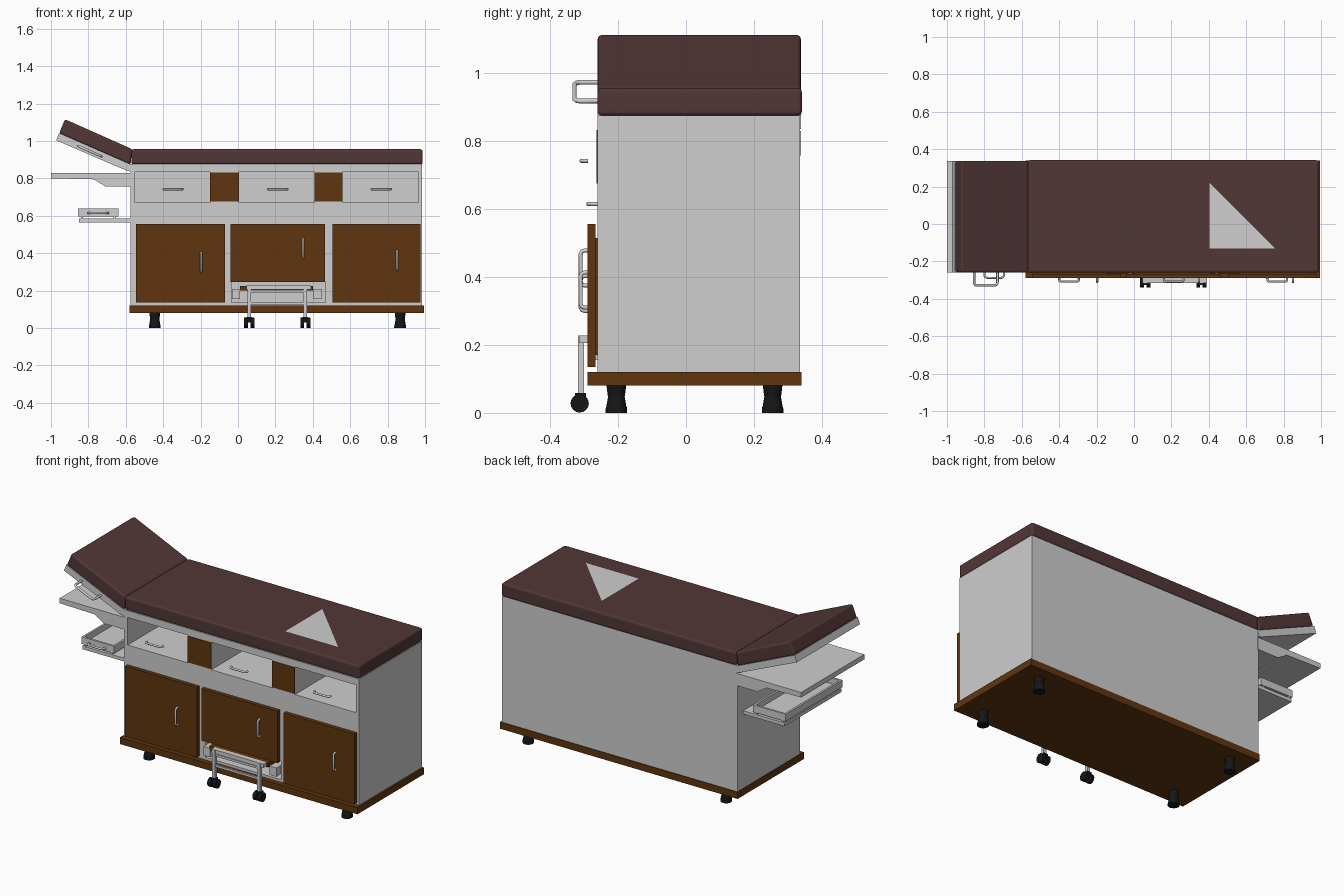
import bpy, bmesh, math
from mathutils import Vector

cube = bpy.data.objects.get("Cube")
if cube:
    bpy.data.objects.remove(cube, do_unlink=True)


def material(name, rgb):
    m = bpy.data.materials.new(name)
    m.use_nodes = True
    m.diffuse_color = (*rgb, 1)
    m.node_tree.nodes["Principled BSDF"].inputs["Base Color"].default_value = (*rgb, 1)
    return m


GREY = material("pale grey", (0.62, 0.62, 0.62))
WOOD = material("brown wood", (0.115, 0.036, 0.005))
PAD = material("maroon vinyl", (0.085, 0.037, 0.037))
BLACK = material("black rubber", (0.008, 0.008, 0.008))
FRONT, BACK = -0.26, 0.338


def finish(bm, name, mat, bevel=0):
    bmesh.ops.recalc_face_normals(bm, faces=bm.faces[:])
    mesh = bpy.data.meshes.new(name)
    bm.to_mesh(mesh)
    bm.free()
    ob = bpy.data.objects.new(name, mesh)
    bpy.context.collection.objects.link(ob)
    mesh.materials.append(mat)
    if bevel:
        mod = ob.modifiers.new("soft edge", "BEVEL")
        mod.width, mod.segments = bevel, 3
    return ob


def box(name, x, y, z, mat, bevel=0):
    bm = bmesh.new()
    bmesh.ops.create_cube(bm, size=1)
    for v in bm.verts:
        v.co = [(lo + hi) / 2 + c * (hi - lo) for c, (lo, hi) in zip(v.co, (x, y, z))]
    return finish(bm, name, mat, bevel)


def prism(name, pts, mat, bevel=0):
    """Side profile in x and z, extruded over the full depth."""
    bm = bmesh.new()
    face = bm.faces.new([bm.verts.new((x, FRONT, z)) for x, z in pts])
    ext = bmesh.ops.extrude_face_region(bm, geom=[face])["geom"]
    moved = [g for g in ext if isinstance(g, bmesh.types.BMVert)]
    bmesh.ops.translate(bm, verts=moved, vec=(0, BACK - FRONT, 0))
    return finish(bm, name, mat, bevel)


def cylinder(name, loc, r1, r2, depth, mat, axis="Z", sides=16):
    rot = (0, math.pi / 2, 0) if axis == "X" else (0, 0, 0)
    bpy.ops.mesh.primitive_cone_add(vertices=sides, radius1=r1, radius2=r2,
                                    depth=depth, location=loc, rotation=rot)
    ob = bpy.context.object
    ob.name = name
    ob.data.materials.append(mat)
    bpy.ops.object.shade_smooth_by_angle()
    return ob


def handle(name, a, b, depth, r=0.006):
    """Rounded U-shaped pull from a to b, standing out towards the front."""
    a, b, out = Vector(a), Vector(b), Vector((0, -depth, 0))
    k = min(0.015, depth * 0.5)
    along = (b - a).normalized() * k
    back = Vector((0, k, 0))
    pts = [a]
    for end, sign in ((a, 1), (b, -1)):
        corner = end + out
        bend = [corner + back, corner + back * 0.3 + along * sign * 0.3, corner + along * sign]
        pts += bend[::sign]
    pts.append(b)
    curve = bpy.data.curves.new(name, "CURVE")
    curve.dimensions = "3D"
    curve.bevel_depth, curve.bevel_resolution = r, 2
    curve.use_fill_caps = True
    line = curve.splines.new("POLY")
    line.points.add(len(pts) - 1)
    for p, co in zip(line.points, pts):
        p.co = (*co, 1)
    curve.materials.append(GREY)
    ob = bpy.data.objects.new(name, curve)
    bpy.context.collection.objects.link(ob)


def cut(target, x, y, z):
    tool = box("cutter", x, y, z, GREY)
    tool.hide_render = True
    mod = target.modifiers.new("opening", "BOOLEAN")
    mod.operation, mod.object, mod.solver = "DIFFERENCE", tool, "EXACT"
    bpy.context.view_layer.objects.active = target
    bpy.ops.object.modifier_apply(modifier=mod.name)
    bpy.data.objects.remove(tool, do_unlink=True)


# Cabinet body with three open bays and a stool recess
body = box("cabinet_body", (-0.575, 0.985), (FRONT, 0.335), (0.12, 0.876), GREY)
bays = [(-0.55, -0.15), (0.005, 0.41), (0.56, 0.965)]
for bay in bays:
    cut(body, bay, (-0.4, 0.27), (0.67, 0.835))
cut(body, (-0.035, 0.468), (-0.4, 0.1), (0.135, 0.245))
box("base_board", (-0.58, 0.995), (-0.29, 0.34), (0.08, 0.12), WOOD)

# Wood panels between the bays
for i, (lo, hi) in enumerate([(-0.15, 0.005), (0.41, 0.56)]):
    box(f"divider_panel_{i + 1}", (lo, hi), (-0.264, -0.258), (0.675, 0.832), WOOD)

# Bay handles
for i, x in enumerate((-0.4, 0.16, 0.713)):
    handle(f"bay_handle_{i + 1}", (x, -0.288, 0.742), (x + 0.105, -0.288, 0.742), 0.02)

# Cupboard doors with inner panels and upright handles
doors = [("right", -0.545, -0.07, 0.135, -0.197, 0.30),
         ("middle", -0.04, 0.466, 0.245, 0.348, 0.375),
         ("left", 0.505, 0.975, 0.135, 0.85, 0.31)]
for side, x0, x1, z0, hx, hz in doors:
    box(f"{side}_door", (x0, x1), (-0.29, -0.266), (z0, 0.556), WOOD)
    box(f"{side}_door_backing", (x0 + 0.03, x1 - 0.03), (-0.267, -0.259),
        (z0 + 0.035, 0.515), WOOD)
    handle(f"{side}_door_handle", (hx, -0.289, hz), (hx, -0.289, hz + 0.103), 0.021)

# Main pad and the raised head section
box("main_pad", (-0.57, 0.987), (FRONT, 0.341), (0.875, 0.956), PAD, 0.012)
prism("head_pad", [(-0.565, 0.956), (-0.925, 1.116), (-0.957, 1.04), (-0.575, 0.872)],
      PAD, 0.012)
prism("head_frame", [(-0.575, 0.875), (-0.957, 1.042), (-0.972, 1.003), (-0.60, 0.843),
                     (-0.572, 0.835)], GREY)
handle("head_handle", (-0.855, -0.258, 0.973), (-0.73, -0.258, 0.918), 0.07, 0.007)

# Triangular sheet on the main pad
bm = bmesh.new()
bm.faces.new([bm.verts.new((x, y, 0.958)) for x, y in
              ((0.405, 0.22), (0.405, -0.13), (0.755, -0.13))])
finish(bm, "triangle_sheet", GREY)

# Side shelf with bracket
prism("side_shelf", [(-1, 0.83), (-1, 0.80), (-0.77, 0.795), (-0.71, 0.757),
                     (-0.57, 0.757), (-0.57, 0.83)], GREY)

# Pull-out tray on its support plate
box("tray_plate", (-0.85, -0.57), (FRONT, 0.28), (0.565, 0.585), GREY)
tray = box("pull_out_tray", (-0.855, -0.64), (FRONT, 0.28), (0.595, 0.638), GREY)
cut(tray, (-0.843, -0.652), (FRONT + 0.012, 0.268), (0.603, 0.7))
for i, x in enumerate((-0.84, -0.665)):
    box(f"tray_runner_{i + 1}", (x, x + 0.01), (FRONT, 0.28), (0.584, 0.596), GREY)
handle("tray_handle", (-0.80, -0.258, 0.615), (-0.695, -0.258, 0.615), 0.03)

# Fold-out stool: wood step, side rails, front frame, wheels
box("stool_step", (0.01, 0.40), (-0.285, 0.08), (0.2, 0.225), WOOD)
for i, x in enumerate((-0.033, 0.405)):
    box(f"stool_rail_{i + 1}", (x, x + 0.045), (-0.28, 0.08), (0.155, 0.208), GREY)
box("stool_top_bar", (0.045, 0.39), (-0.315, -0.285), (0.206, 0.228), GREY)
for i, z in enumerate((0.19, 0.125)):
    box(f"stool_cross_bar_{i + 1}", (0.06, 0.36), (-0.315, -0.303), (z, z + 0.013), GREY)
for i, x in enumerate((0.06, 0.36)):
    box(f"stool_leg_{i + 1}", (x - 0.01, x + 0.01), (-0.318, -0.3), (0.05, 0.228), GREY)
    box(f"stool_wheel_fork_{i + 1}", (x - 0.014, x + 0.014), (-0.326, -0.294),
        (0.03, 0.058), BLACK)
    for s in (-1, 1):
        cylinder(f"stool_wheel_{i + 1}", (x + s * 0.017, -0.313, 0.028), 0.027, 0.027,
                 0.02, BLACK, "X")

# Rubber feet
for x in (-0.445, 0.867):
    for y in (-0.205, 0.255):
        cylinder("foot_collar", (x, y, 0.065), 0.025, 0.029, 0.032, BLACK)
        cylinder("foot_cone", (x, y, 0.033), 0.03, 0.024, 0.035, BLACK)
        cylinder("foot_pad", (x, y, 0.0085), 0.032, 0.031, 0.017, BLACK)
